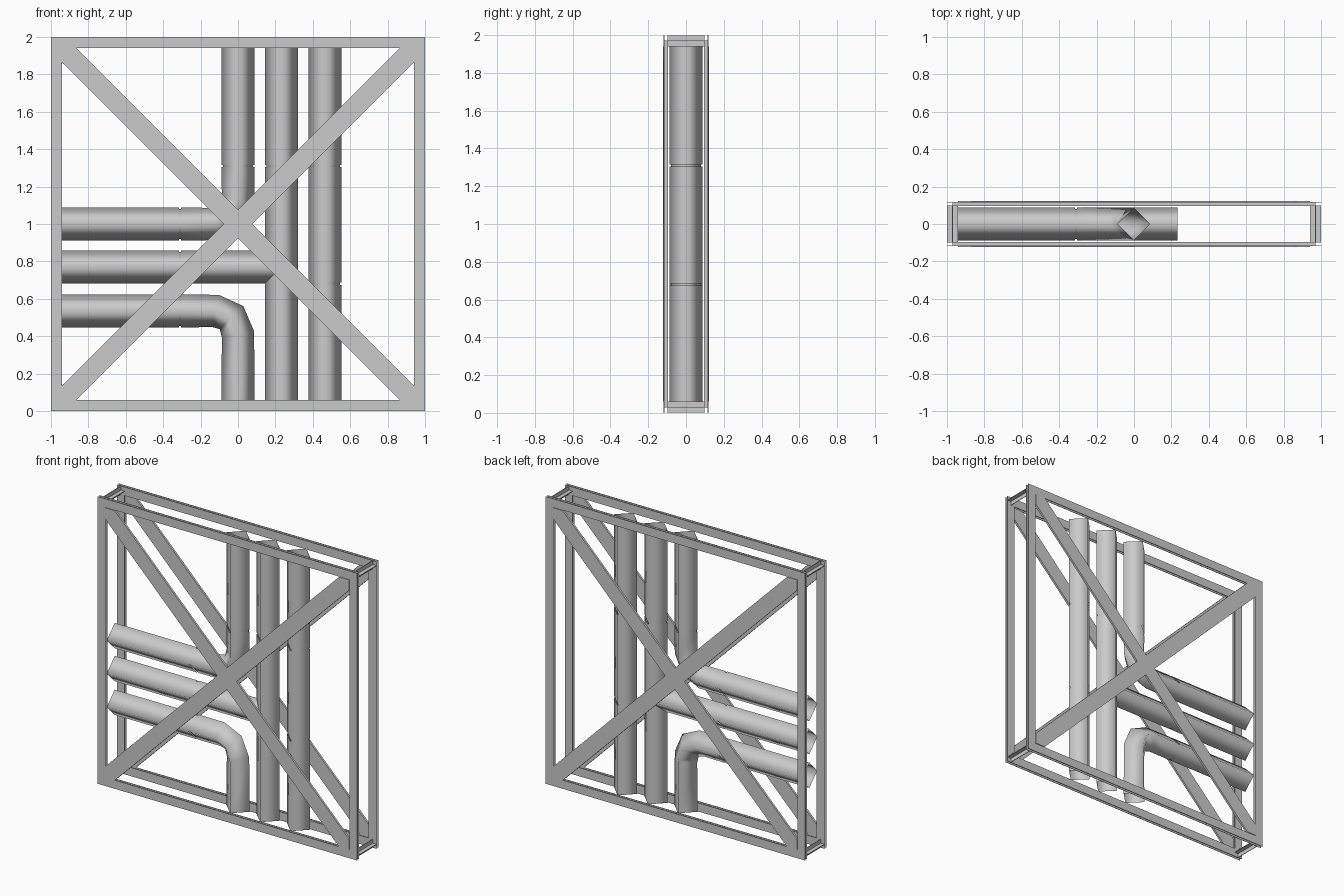
import bpy, bmesh
from math import radians
from mathutils import Vector, Matrix

if "Cube" in bpy.data.objects:
    bpy.data.objects.remove(bpy.data.objects["Cube"])

R = 0.088            # pipe radius (four-sided, smooth shaded)
END = 0.95           # pipe reach from the centre


def finish(name, bm, smooth=False, recalc=True):
    if recalc:
        bmesh.ops.recalc_face_normals(bm, faces=bm.faces)
    me = bpy.data.meshes.new(name)
    bm.to_mesh(me)
    bm.free()
    ob = bpy.data.objects.new(name, me)
    bpy.context.collection.objects.link(ob)
    for p in me.polygons:
        p.use_smooth = smooth
    return ob


def tube(name, path, r=R):
    """Open diamond-section tube along (x, z) points."""
    bm = bmesh.new()
    pts = [Vector((x, 0, z)) for x, z in path]
    rings = []
    for i, p in enumerate(pts):
        t = Vector()
        if i > 0:
            t += (p - pts[i - 1]).normalized()
        if i < len(pts) - 1:
            t += (pts[i + 1] - p).normalized()
        n = t.normalized().cross(Vector((0, 1, 0)))
        y = Vector((0, 1, 0))
        rings.append([bm.verts.new(p + d * r) for d in (n, y, -n, -y)])
    for a, b in zip(rings, rings[1:]):
        for k in range(4):
            bm.faces.new((a[k], a[k - 1], b[k - 1], b[k]))
    return finish(name, bm, True)


def pipe(name, *sections):
    """Pipe sections with a narrow recessed collar at each seam."""
    for i, s in enumerate(sections):
        s = [Vector(p) for p in s]
        if i:
            s[0] += (s[1] - s[0]).normalized() * 0.006
        if i < len(sections) - 1:
            d = (s[-2] - s[-1]).normalized() * 0.012
            tube(f"{name}_collar_{i}", [s[-1] + d, s[-1] - d], R - 0.008)
            s[-1] = s[-1] + d * 0.5
        tube(f"{name}_section_{i}", s)


# pipes
pipe("upper_elbow_pipe", [(-END, 1), (-.31, 1)],
     [(-.31, 1), (-.12, 1), (-.035, 1.035), (0, 1.125), (0, 1.31)],
     [(0, 1.31), (0, 1 + END)])
pipe("lower_elbow_pipe", [(-END, .535), (-.31, .535)],
     [(-.31, .535), (-.12, .535), (-.035, .5), (0, .41), (0, 1 - END)])
pipe("branch_pipe", [(-END, .77), (-.31, .77)], [(-.31, .77), (.232, .77)])
pipe("middle_pipe", [(.232, 1 - END), (.232, 1.31)], [(.232, 1.31), (.232, 1 + END)])
pipe("straight_pipe", [(.466, 1 - END), (.466, .68)], [(.466, .68), (.466, 1.31)],
     [(.466, 1.31), (.466, 1 + END)])


def square(bm, h, y):
    return [bm.verts.new((sx * h, y, 1 + sz * h))
            for sx, sz in ((-1, -1), (1, -1), (1, 1), (-1, 1))]


def loop_strip(bm, a, b):
    for k in range(4):
        bm.faces.new((a[k - 1], a[k], b[k], b[k - 1]))


for side, s in (("front", -1), ("back", 1)):
    # I-beam square frame: outer flange, web, inner flange
    bm = bmesh.new()
    for y, t in ((0.118, .003), (0.098, .003)):
        o1, i1 = square(bm, 1, s * y), square(bm, .94, s * y)
        o2, i2 = square(bm, 1, s * (y - t)), square(bm, .94, s * (y - t))
        for a, b in ((o1, i1), (i1, i2), (i2, o2), (o2, o1)):
            loop_strip(bm, a, b)
    wo, wi = [square(bm, .971, s * y) for y in (.115, .098)]
    vo, vi = [square(bm, .966, s * y) for y in (.115, .098)]
    for a, b in ((wo, wi), (wi, vi), (vi, vo), (vo, wo)):
        loop_strip(bm, a, b)
    finish(f"{side}_frame", bm)

    # crossed diagonal brace
    bm = bmesh.new()
    k, a = .075, .94
    pts = []
    for q in range(4):
        rot = Matrix.Rotation(radians(90 * q), 2)
        pts += [rot @ Vector(p) for p in ((k, 0), (a, a - k), (a, a), (a - k, a))]
    f = bm.faces.new([bm.verts.new((p.x, s * .108, 1 + p.y)) for p in pts])
    ex = bmesh.ops.extrude_face_region(bm, geom=[f], use_keep_orig=True)
    vs = [v for v in ex["geom"] if isinstance(v, bmesh.types.BMVert)]
    bmesh.ops.translate(bm, verts=vs, vec=(0, s * .015, 0))
    finish(f"{side}_cross_brace", bm)

# corner spacers joining the two frames (plus-shaped section)
for sx in (-1, 1):
    for sz in (-1, 1):
        bm = bmesh.new()
        for w, h in ((.058, .004), (.004, .058)):
            m = Matrix.Translation((sx * .97, 0, 1 + sz * .97)) @ Matrix.Diagonal((w, .192, h, 1))
            bmesh.ops.create_cube(bm, size=1, matrix=m)
        finish("corner_spacer", bm)
